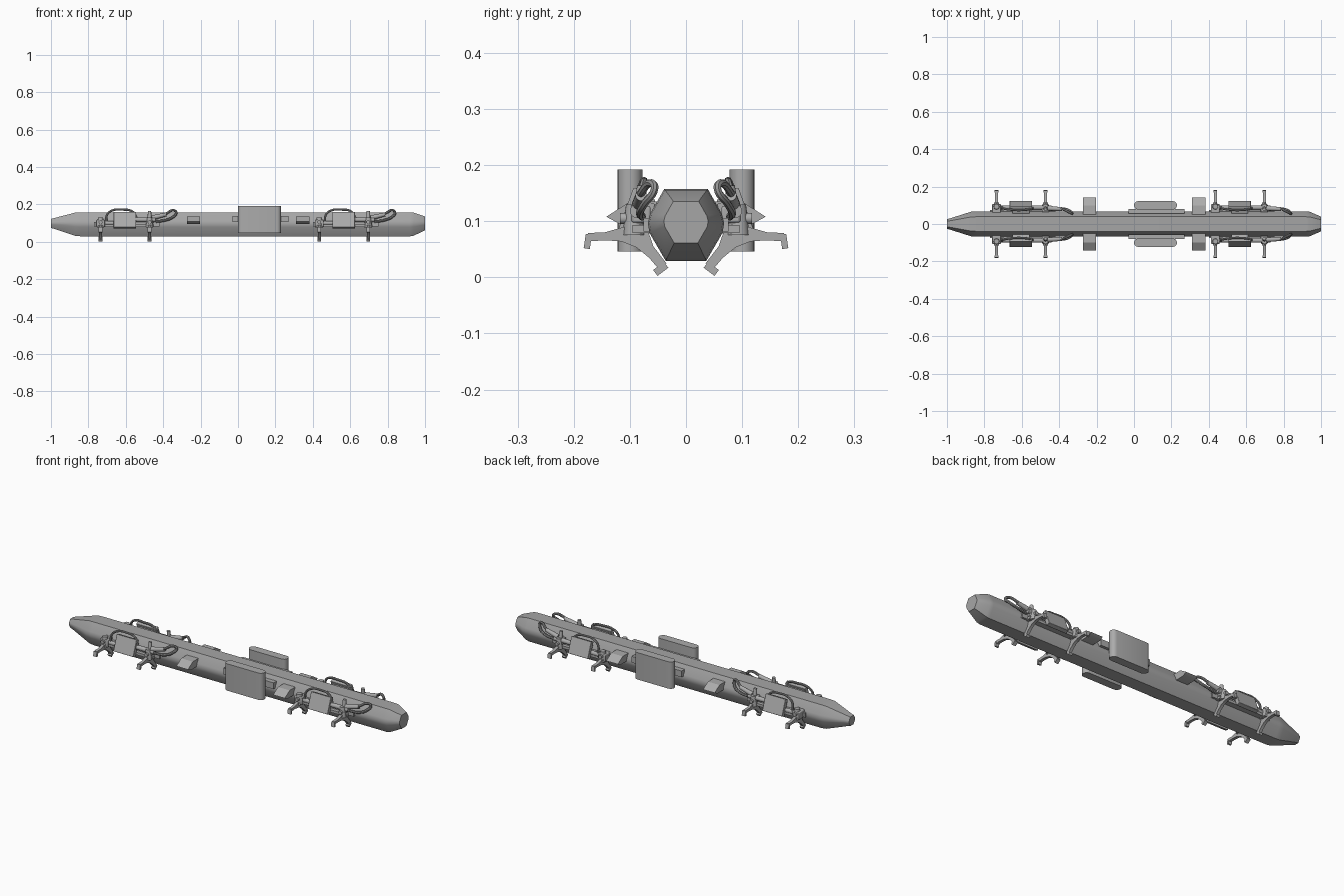
import bpy, bmesh, math
from mathutils import Vector, Matrix

if "Cube" in bpy.data.objects:
    bpy.data.objects.remove(bpy.data.objects["Cube"])


def mat(name, v):
    m = bpy.data.materials.new(name)
    m.diffuse_color = (v, v, v, 1)
    m.use_nodes = True
    m.node_tree.nodes["Principled BSDF"].inputs["Base Color"].default_value = m.diffuse_color
    return m


HULL = mat("hull grey", 0.38)
LIGHT = mat("light grey", 0.41)
HOSE = mat("hose grey", 0.30)


def finish(ob, m, repeat=None, mirror=True, bevel=0, angle=30):
    # material, edge bevel, repeat along the hull, mirror to the other side
    ob.data.materials.append(m)
    if bevel:
        b = ob.modifiers.new("Bevel", 'BEVEL')
        b.width, b.segments = bevel, 2
    if repeat:
        a = ob.modifiers.new("Repeat", 'ARRAY')
        a.count = 2
        a.use_relative_offset = False
        a.use_constant_offset = True
        a.constant_offset_displace = (repeat, 0, 0)
    if mirror:
        mm = ob.modifiers.new("Mirror", 'MIRROR')
        mm.use_axis = (False, True, False)
    bpy.ops.object.select_all(action='DESELECT')
    ob.select_set(True)
    bpy.context.view_layer.objects.active = ob
    bpy.ops.object.shade_smooth_by_angle(angle=math.radians(angle))
    return ob


def from_bm(name, bm):
    bmesh.ops.recalc_face_normals(bm, faces=bm.faces)
    me = bpy.data.meshes.new(name)
    bm.to_mesh(me)
    bm.free()
    ob = bpy.data.objects.new(name, me)
    bpy.context.collection.objects.link(ob)
    return ob


def loft(name, rings):
    bm = bmesh.new()
    vs = [[bm.verts.new(p) for p in r] for r in rings]
    n = len(vs[0])
    for a, b in zip(vs, vs[1:]):
        for i in range(n):
            bm.faces.new((a[i], a[(i + 1) % n], b[(i + 1) % n], b[i]))
    bm.faces.new(vs[0])
    bm.faces.new(vs[-1])
    return from_bm(name, bm)


def extrude_x(name, yz, x0, x1):
    return loft(name, [[(x, y, z) for y, z in yz] for x in (x0, x1)])


def box(name, c, s, tilt=0):
    bm = bmesh.new()
    bmesh.ops.create_cube(bm, size=1)
    M = Matrix.Translation(c) @ Matrix.Rotation(tilt, 4, 'X') @ Matrix.Diagonal((*s, 1))
    bm.transform(M)
    return from_bm(name, bm)


def cyl(name, p, q, r0, r1, seg=16):
    p, q = Vector(p), Vector(q)
    bm = bmesh.new()
    bmesh.ops.create_cone(bm, cap_ends=True, segments=seg, radius1=r0, radius2=r1, depth=(q - p).length)
    rot = (q - p).to_track_quat('Z', 'Y').to_matrix().to_4x4()
    bm.transform(Matrix.Translation((p + q) / 2) @ rot)
    return from_bm(name, bm)


def hose(name, pts, r):
    cu = bpy.data.curves.new(name, 'CURVE')
    cu.dimensions = '3D'
    cu.bevel_depth, cu.bevel_resolution, cu.resolution_u = r, 2, 6
    cu.use_fill_caps = True
    sp = cu.splines.new('BEZIER')
    sp.bezier_points.add(len(pts) - 1)
    for b, p in zip(sp.bezier_points, pts):
        b.co = p
        b.handle_left_type = b.handle_right_type = 'AUTO'
    ob = bpy.data.objects.new(name, cu)
    bpy.context.collection.objects.link(ob)
    bpy.ops.object.select_all(action='DESELECT')
    ob.select_set(True)
    bpy.context.view_layer.objects.active = ob
    bpy.ops.object.convert(target='MESH')
    return bpy.context.view_layer.objects.active


# Hull: hexagonal tube with softened sides and tapered ends
half = [(0.039, 0.064), (0.064, 0.02), (0.068, 0.004), (0.065, -0.014), (0.036, -0.064)]
sec = half + [(-y, z) for y, z in reversed(half)]
stations = [(-1, .38, .098), (-.98, .46, .098), (-.87, .97, .094), (-.84, 1, .093),
            (.92, 1, .093), (.94, .96, .094), (.99, .64, .098), (1, .58, .098)]
finish(loft("hull", [[(x, y * s, zc + z * s) for y, z in sec] for x, s, zc in stations]),
       HULL, mirror=False, angle=25)

# Side pods: upright tanks with rounded ends, on mounting plates
pod = []
for cx, a0 in ((0.2075, -90), (0.0225, 90)):
    for i in range(9):
        a = math.radians(a0 + i * 22.5)
        pod.append((cx + 0.0225 * math.cos(a), 0.1 + 0.0225 * math.sin(a)))
finish(loft("side_pod", [[(x, y, z) for x, y in pod] for z in (0.046, 0.192)]), LIGHT)
finish(box("pod_mount", (0.12, 0.068, 0.122), (0.30, 0.026, 0.034)), LIGHT)

# Wedge fins
finish(extrude_x("wedge_fin", [(0.05, 0.135), (0.10, 0.135), (0.142, 0.108),
                               (0.12, 0.096), (0.05, 0.096)], -0.272, -0.202), LIGHT, repeat=0.583)

# Gear modules: four equal sets, two per side
R = 1.17
finish(box("gear_rail", (-0.595, 0.066, 0.094), (0.35, 0.02, 0.024)), LIGHT, R)
finish(box("gear_shelf", (-0.60, 0.08, 0.086), (0.30, 0.03, 0.014)), LIGHT, R)
finish(box("equipment_box", (-0.605, 0.098, 0.115), (0.12, 0.022, 0.088), math.radians(20)),
       LIGHT, R, bevel=0.002)
finish(box("box_bracket", (-0.605, 0.078, 0.112), (0.09, 0.03, 0.05), math.radians(20)), LIGHT, R)

# Claw legs: crescent arm with a pad on each end
claw = [(0.175, 0.079), (0.145, 0.080), (0.11, 0.090), (0.075, 0.092), (0.066, 0.078), (0.058, 0.055),
        (0.035, 0.025), (0.048, 0.014), (0.066, 0.035), (0.088, 0.053), (0.115, 0.064),
        (0.145, 0.066), (0.173, 0.064)]
for n, x in (("rear", -0.735), ("front", -0.473)):
    finish(extrude_x(n + "_claw", claw, x - 0.008, x + 0.008), LIGHT, R)
    finish(box(n + "_outer_pad", (x, 0.175, 0.064), (0.02, 0.011, 0.026), 0.15), LIGHT, R)
    finish(box(n + "_inner_pad", (x, 0.045, 0.015), (0.02, 0.024, 0.013), -0.65), LIGHT, R)
    finish(cyl(n + "_claw_hub", (x, 0.093, 0.075), (x, 0.093, 0.13), 0.02, 0.014), LIGHT, R)
    finish(cyl(n + "_hub_pin", (x, 0.06, 0.105), (x, 0.118, 0.105), 0.01, 0.01), LIGHT, R)

# Joint housings and actuators
finish(box("rear_housing", (-0.735, 0.082, 0.098), (0.046, 0.05, 0.04)), LIGHT, R, bevel=0.004)
finish(box("front_housing", (-0.473, 0.08, 0.112), (0.04, 0.034, 0.03)), LIGHT, R, bevel=0.004)
finish(cyl("front_post", (-0.473, 0.085, 0.11), (-0.473, 0.078, 0.163), 0.011, 0.009), LIGHT, R)
finish(cyl("front_actuator", (-0.55, 0.088, 0.118), (-0.44, 0.088, 0.118), 0.012, 0.012), LIGHT, R)
finish(cyl("rear_actuator", (-0.715, 0.088, 0.10), (-0.66, 0.088, 0.10), 0.011, 0.011), LIGHT, R)
finish(cyl("hose_sleeve", (-0.46, 0.084, 0.128), (-0.385, 0.08, 0.146), 0.013, 0.010), LIGHT, R)

# Hoses
finish(hose("box_hose", [(-0.705, 0.09, 0.11), (-0.70, 0.084, 0.145), (-0.67, 0.078, 0.168),
                         (-0.62, 0.074, 0.172), (-0.565, 0.078, 0.162), (-0.54, 0.086, 0.125)],
            0.006), HOSE, R)
finish(hose("loop_hose", [(-0.44, 0.084, 0.134), (-0.385, 0.080, 0.150), (-0.345, 0.062, 0.168),
                          (-0.331, 0.056, 0.158), (-0.345, 0.072, 0.134), (-0.385, 0.082, 0.116),
                          (-0.44, 0.078, 0.108)], 0.007), HOSE, R)
